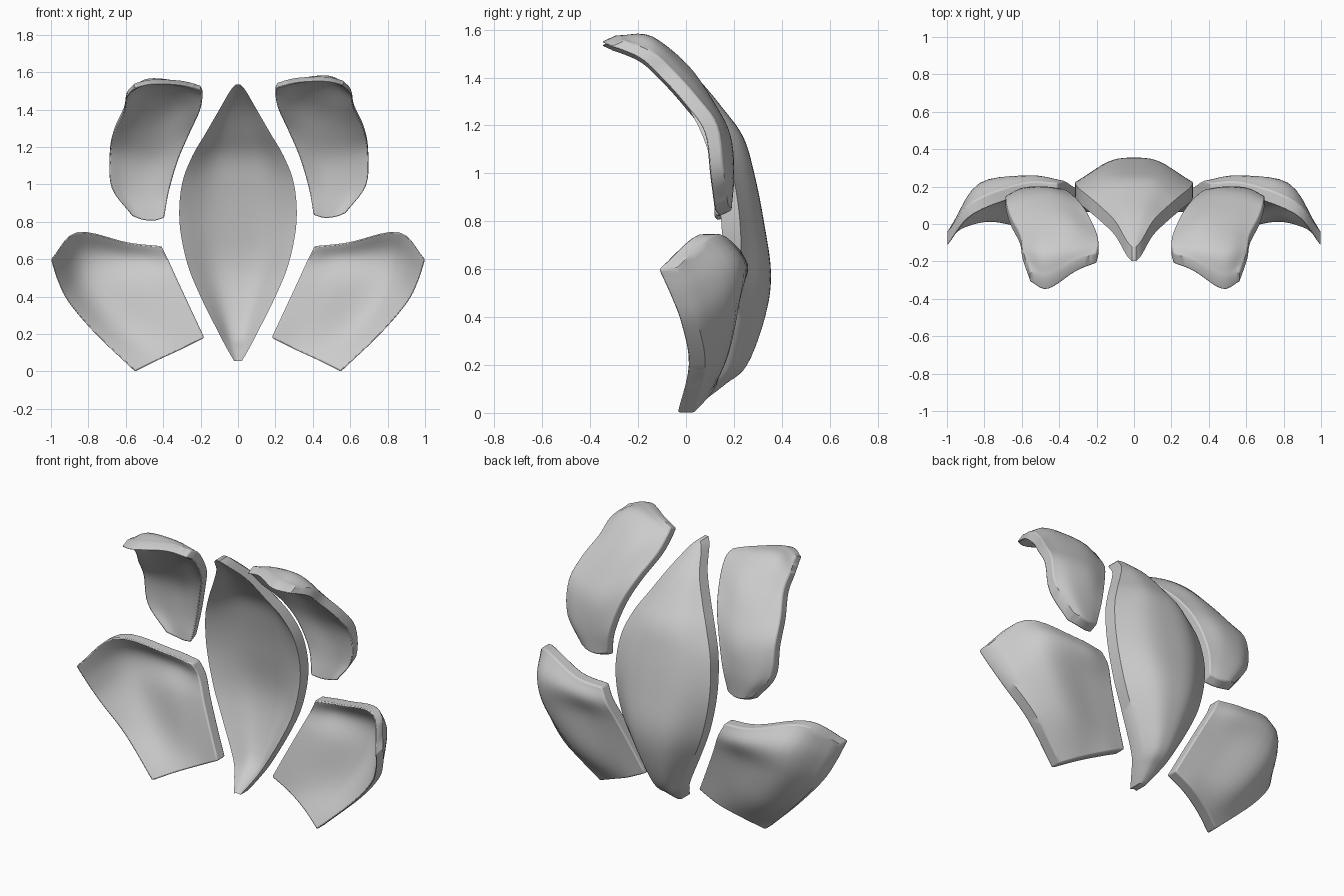
import bpy, bmesh
from mathutils import Vector

if "Cube" in bpy.data.objects:
    bpy.data.objects.remove(bpy.data.objects["Cube"])


def spline(pts, n):
    """Catmull-Rom curve through the points, n steps per span."""
    p = [Vector(q) for q in pts]
    p = [p[0] * 2 - p[1]] + p + [p[-1] * 2 - p[-2]]
    out = []
    for i in range(1, len(p) - 2):
        a, b, c, d = p[i - 1:i + 3]
        for k in range(n):
            t = k / n
            out.append(0.5 * (2 * b + (c - a) * t + (2 * a - 5 * b + 4 * c - d) * t * t
                              + (3 * b - a - 3 * c + d) * t ** 3))
    out.append(p[-2])
    return out


def plate(name, rows, push, side=1, shift=(0, 0, 0), bevel=0.0):
    """Smooth curved sheet through rows of back-surface points, extruded forward."""
    fine = [spline(r, 5) for r in rows]
    cols = [spline(c, 5) for c in zip(*fine)]
    bm = bmesh.new()
    vs = [[bm.verts.new((p.x * side + shift[0], p.y + shift[1], p.z + shift[2])) for p in c]
          for c in cols]
    for a, b in zip(vs, vs[1:]):
        for i in range(len(a) - 1):
            bm.faces.new([a[i], a[i + 1], b[i + 1], b[i]])
    geo = bmesh.ops.extrude_face_region(bm, geom=bm.faces[:], use_keep_orig=True)
    for v in geo["geom"]:
        if isinstance(v, bmesh.types.BMVert):
            v.co += Vector(push)
    bmesh.ops.recalc_face_normals(bm, faces=bm.faces[:])
    me = bpy.data.meshes.new(name)
    bm.to_mesh(me)
    bm.free()
    ob = bpy.data.objects.new(name, me)
    bpy.context.collection.objects.link(ob)
    if bevel:
        m = ob.modifiers.new("soft_edge", 'BEVEL')
        m.width, m.segments, m.angle_limit = bevel, 2, 0.9
    bpy.ops.object.select_all(action='DESELECT')
    ob.select_set(True)
    bpy.context.view_layer.objects.active = ob
    bpy.ops.object.shade_smooth_by_angle(angle=0.7)
    return ob


# Central leaf: height, half width, back y at the middle, back y at the edge
leaf = [(.055, .02, .08, .07), (.12, .058, .165, .125), (.2, .10, .255, .175),
        (.4, .20, .33, .215), (.58, .272, .355, .23), (.8, .313, .325, .225),
        (1.0, .30, .285, .195), (1.15, .245, .24, .15), (1.27, .175, .155, .09),
        (1.4, .10, .045, .015), (1.5, .042, -.07, -.085), (1.535, .012, -.12, -.12)]
bow = [(-1, 1), (-.5, .17), (0, 0), (.5, .17), (1, 1)]
plate("central_leaf",
      [[(w * s, yc - (yc - ye) * f, z) for s, f in bow] for z, w, yc, ye in leaf],
      (0, -.078, 0))

# Upper plates: rows from bottom to top, inner edge to outer edge
upper = [[(.405, .17, .86), (.46, .185, .845), (.52, .19, .85), (.575, .175, .87)],
         [(.38, .185, 1.0), (.48, .20, 1.0), (.60, .195, .99), (.685, .155, 1.02)],
         [(.33, .15, 1.17), (.46, .185, 1.16), (.60, .17, 1.17), (.695, .13, 1.2)],
         [(.27, .08, 1.31), (.42, .115, 1.30), (.56, .10, 1.30), (.67, .045, 1.32)],
         [(.215, -.03, 1.43), (.36, .01, 1.45), (.52, -.01, 1.44), (.62, -.055, 1.43)],
         [(.20, -.10, 1.51), (.34, -.12, 1.555), (.50, -.15, 1.57), (.605, -.14, 1.505)],
         [(.21, -.155, 1.545), (.32, -.20, 1.57), (.47, -.295, 1.575), (.565, -.255, 1.555)]]
for side, label, shift in ((1, "right", (0, 0, 0)), (-1, "left", (.01, 0, -.015))):
    plate("upper_plate_" + label, upper, (0, -.055, -.026), side, shift, .008)

# Lower plates: rows from bottom to top, inner edge to outer edge
lower = [[(.18, .135, .18), (.30, .13, .12), (.43, .09, .06), (.55, .035, .0)],
         [(.25, .165, .33), (.41, .17, .29), (.61, .17, .23), (.76, .08, .20)],
         [(.32, .20, .48), (.51, .21, .47), (.77, .21, .44), (.905, .05, .37)],
         [(.37, .23, .59), (.56, .26, .60), (.83, .215, .61), (.965, .005, .49)],
         [(.41, .22, .67), (.59, .22, .69), (.86, .12, .745), (1.0, -.045, .60)]]
for side, label in ((1, "right"), (-1, "left")):
    plate("lower_plate_" + label, lower, (0, -.072, 0), side, bevel=.008)
